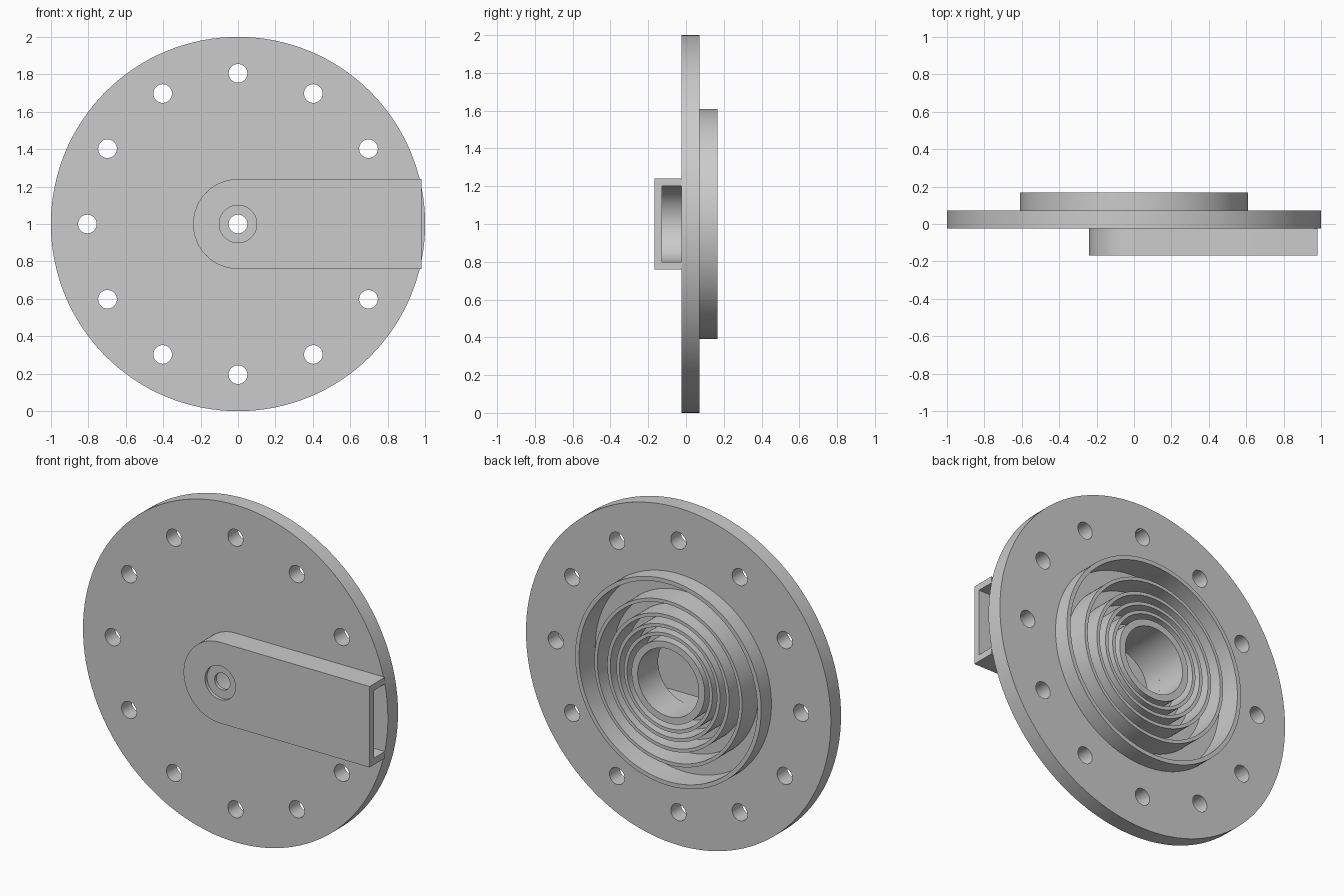
import bpy, bmesh
from math import pi, sin, cos, radians
from mathutils import Matrix, Vector

cube = bpy.data.objects.get("Cube")
if cube:
    bpy.data.objects.remove(cube, do_unlink=True)

GREY = (0.6, 0.6, 0.6, 1.0)
metal = bpy.data.materials.new("plain_grey")
metal.use_nodes = True
metal.diffuse_color = GREY
metal.node_tree.nodes["Principled BSDF"].inputs["Base Color"].default_value = GREY

# Depth levels, front to back
FRONT, CAVITY, DISC_FRONT, FLOOR, DISC_BACK, BACK = -0.167, -0.127, -0.024, 0.015, 0.071, 0.167
BORE, HUB, AXIS_Z = 0.2, 0.24, 1.0


def finish(bm, name):
    bmesh.ops.remove_doubles(bm, verts=bm.verts, dist=1e-5)
    bmesh.ops.recalc_face_normals(bm, faces=bm.faces)
    mesh = bpy.data.meshes.new(name)
    bm.to_mesh(mesh)
    bm.free()
    mesh.materials.append(metal)
    obj = bpy.data.objects.new(name, mesh)
    bpy.context.collection.objects.link(obj)
    return obj


def lathe(name, profile, steps=128):
    """Revolve a closed (radius, y) profile about the disc axis."""
    bm = bmesh.new()
    verts = [bm.verts.new((r, y, AXIS_Z)) for r, y in profile]
    edges = [bm.edges.new((v, verts[i - 1])) for i, v in enumerate(verts)]
    bmesh.ops.spin(bm, geom=verts + edges, cent=(0, 0, AXIS_Z), axis=(0, 1, 0),
                   angle=2 * pi, steps=steps, use_merge=True)
    return finish(bm, name)


def prism(bm, outline, y0, y1):
    """Extrude an (x, z) outline from y0 to y1."""
    face = bm.faces.new([bm.verts.new((x, y0, z)) for x, z in outline])
    out = bmesh.ops.extrude_face_region(bm, geom=[face])
    moved = [g for g in out["geom"] if isinstance(g, bmesh.types.BMVert)]
    bmesh.ops.translate(bm, verts=moved, vec=(0, y1 - y0, 0))


def circle(r, cx=0.0, cz=AXIS_Z, n=48):
    return [(cx + r * cos(2 * pi * i / n), cz + r * sin(2 * pi * i / n)) for i in range(n)]


def tongue(r, end, n=48):
    """Half-round on the -x side with straight sides running to x = end."""
    arc = [(r * cos(a), AXIS_Z + r * sin(a))
           for a in (pi / 2 + pi * i / n for i in range(n + 1))]
    return arc + [(end, AXIS_Z - r), (end, AXIS_Z + r)]


def cut(obj, prisms):
    for outline, y0, y1 in prisms:
        bm = bmesh.new()
        prism(bm, outline, y0, y1)
        cutter = finish(bm, "cutter")
        cutter.hide_render = True
        mod = obj.modifiers.new("cut", "BOOLEAN")
        mod.operation, mod.solver, mod.object = "DIFFERENCE", "EXACT", cutter
        bpy.context.view_layer.objects.active = obj
        bpy.ops.object.modifier_apply(modifier=mod.name)
        bpy.data.objects.remove(cutter, do_unlink=True)


def smooth(obj):
    bpy.ops.object.select_all(action="DESELECT")
    obj.select_set(True)
    bpy.context.view_layer.objects.active = obj
    bpy.ops.object.shade_smooth_by_angle(angle=radians(30))


# Flanged disc with raised rim, concentric ribs and open hub
profile = [(BORE, DISC_FRONT), (1, DISC_FRONT), (1, DISC_BACK), (0.61, DISC_BACK),
           (0.61, BACK), (0.585, BACK), (0.585, FLOOR)]
for r in (0.485, 0.4, 0.34, 0.29):
    profile += [(r, FLOOR), (r, BACK), (r - 0.02, BACK), (r - 0.02, FLOOR)]
profile += [(HUB, FLOOR), (HUB, BACK), (BORE, BACK)]
disc = lathe("ribbed_disc", profile)

# Ring of bolt holes
cut(disc, [(circle(0.05, 0.805 * cos(i * pi / 6), AXIS_Z + 0.805 * sin(i * pi / 6), 32),
            DISC_FRONT - 0.05, DISC_BACK + 0.05) for i in range(12)])
smooth(disc)

# Hollow side duct, open at its end, with a counterbored hole
bm = bmesh.new()
prism(bm, tongue(HUB, 0.98), FRONT, DISC_FRONT)
duct = finish(bm, "side_duct")
cut(duct, [(tongue(BORE, 1.2), CAVITY, DISC_FRONT + 0.05),
           (circle(0.1), FRONT - 0.05, FRONT + 0.02),
           (circle(0.05), FRONT - 0.05, CAVITY + 0.02)])
smooth(duct)
